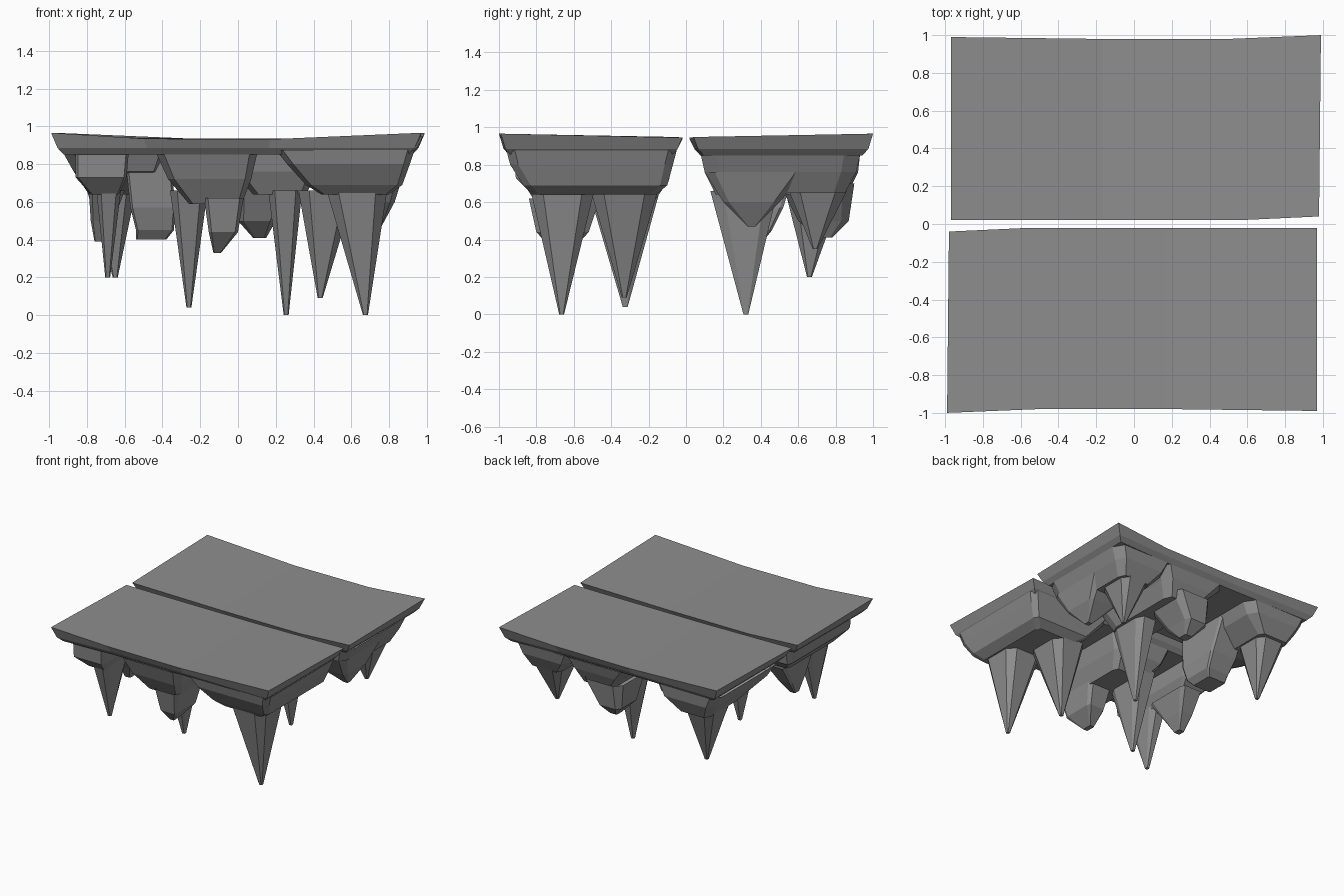
import bpy, bmesh, math

if "Cube" in bpy.data.objects:
    bpy.data.objects.remove(bpy.data.objects["Cube"])

stone = bpy.data.materials.new("stone")
stone.diffuse_color = (.27, .27, .27, 1)
stone.use_nodes = True
stone.node_tree.nodes["Principled BSDF"].inputs["Base Color"].default_value = stone.diffuse_color


def make(name, bm):
    bmesh.ops.recalc_face_normals(bm, faces=bm.faces[:])
    me = bpy.data.meshes.new(name)
    bm.to_mesh(me)
    bm.free()
    me.materials.append(stone)
    ob = bpy.data.objects.new(name, me)
    bpy.context.collection.objects.link(ob)
    return ob


def bridge(bm, a, b):
    for i in range(len(a)):
        j = (i + 1) % len(a)
        bm.faces.new((a[i], a[j], b[j], b[i]))


def outline(x0, x1, y0, y1, c):
    """Rectangle whose corners are cut at fraction c of each half side."""
    cx, cy, rx, ry = (x0 + x1) / 2, (y0 + y1) / 2, (x1 - x0) / 2, (y1 - y0) / 2
    k = [(-c, -1), (c, -1), (1, -c), (1, c), (c, 1), (-c, 1), (-1, c), (-1, -c)]
    return [(cx + rx * u, cy + ry * v) for u, v in k]


def rock(name, rings, c=0.8):
    """Stack of box-fitted outlines (x0, x1, y0, y1, z), top left open inside the rock."""
    bm = bmesh.new()
    loops = []
    for x0, x1, y0, y1, z in rings:
        loops.append([bm.verts.new((x, y, z)) for x, y in outline(x0, x1, y0, y1, c)])
    for a, b in zip(loops, loops[1:]):
        bridge(bm, a, b)
    bm.faces.new(loops[-1])
    # close, orient outward, then reopen the hidden top
    lid = bm.faces.new(loops[0])
    bmesh.ops.recalc_face_normals(bm, faces=bm.faces[:])
    bmesh.ops.delete(bm, geom=[lid], context='FACES_ONLY')
    return make(name, bm)


# Top slabs: uneven plates with an undercut rim, the back one turned half round
TOP = [(-.99, -1.0, .966), (-.5, -.98, .935), (.17, -.98, .932), (.97, -.99, .966),
       (.97, -.02, .945), (.17, -.02, .935), (-.55, -.02, .935), (-.98, -.04, .948)]


def slab(name, s):
    bm = bmesh.new()
    loops = []
    for fx, fy, z in ((1, 1, None), (.965, .95, .885), (.93, .885, .85)):
        loops.append([bm.verts.new((s * x * fx, s * (-.51 + (y + .51) * fy),
                                    h if z is None else z)) for x, y, h in TOP])
    for a, b in zip(loops, loops[1:]):
        bridge(bm, a, b)
    for v in (loops[0], loops[-1]):
        for f in ((0, 1, 6, 7), (1, 2, 5, 6), (2, 3, 4, 5)):
            bm.faces.new([v[i] for i in f])
    make(name, bm)


slab("front_slab", 1)
slab("back_slab", -1)

# Rock masses under the front slab
rock("front_right_mass", [(.2, .935, -.96, -.05, .875), (.26, .91, -.94, -.07, .8),
                          (.36, .87, -.87, -.1, .69), (.44, .8, -.82, -.16, .64)], c=.9)
rock("front_middle_mass", [(-.43, .1, -.93, -.07, .85), (-.37, .07, -.88, -.09, .72),
                           (-.26, .02, -.8, -.18, .59)], c=.85)
rock("front_left_mass", [(-.86, -.58, -.92, -.08, .85), (-.86, -.59, -.91, -.1, .73),
                         (-.78, -.63, -.82, -.2, .64)], c=.9)

# Rock masses under the back slab
rock("back_right_mass", [(.4, .92, .08, .93, .85), (.45, .88, .1, .91, .76),
                         (.55, .82, .25, .85, .65)])
rock("back_middle_mass", [(-.12, .48, .08, .93, .85), (-.03, .42, .1, .9, .76),
                          (.08, .36, .16, .84, .64)])
rock("back_left_mass", [(-.92, -.36, .08, .93, .85), (-.87, -.4, .12, .92, .76),
                        (-.79, -.53, .45, .86, .64)])

# Blunt hanging lumps
rock("front_middle_lump", [(-.18, .03, -.84, -.46, .62), (-.155, .0, -.8, -.52, .44),
                           (-.13, -.09, -.7, -.62, .33)])
rock("front_left_lump", [(-.79, -.6, -.54, -.14, .66), (-.78, -.66, -.44, -.24, .5),
                         (-.76, -.71, -.38, -.32, .39)])
rock("back_right_lump", [(.5, .88, .1, .64, .76), (.6, .83, .2, .5, .6),
                         (.72, .76, .33, .37, .47)])
rock("back_block", [(-.6, -.36, .12, .6, .85), (-.57, -.33, .16, .52, .57),
                    (-.54, -.34, .2, .46, .45), (-.54, -.38, .24, .42, .4)], c=.9)
rock("back_middle_lump", [(-.02, .33, .5, .9, .7), (.0, .2, .6, .87, .5),
                          (.08, .15, .7, .78, .41)], c=.7)

# Pointed stalactites: tip x, y, z, left and right edges, near and far edges at z .65
SPIKES = [("front_right_spike", .675, -.665, 0, .47, .79, -.83, -.49),
          ("front_right_inner_spike", .435, -.33, .09, .32, .62, -.51, -.15),
          ("front_middle_spike", -.26, -.325, .04, -.36, -.16, -.52, -.14),
          ("front_left_spike", -.69, -.67, .2, -.75, -.62, -.83, -.5),
          ("back_middle_spike", .255, .32, 0, .16, .34, .13, .49),
          ("back_left_spike", -.65, .66, .2, -.8, -.54, .53, .84),
          ("back_right_spike", .68, .69, .35, .56, .8, .55, .86)]
for name, x, y, tip, x0, x1, y0, y1 in SPIKES:
    r = .013
    rock(name, [(x0, x1, y0, y1, .66), (x - r, x + r, y - r, y + r, tip)], .62)
